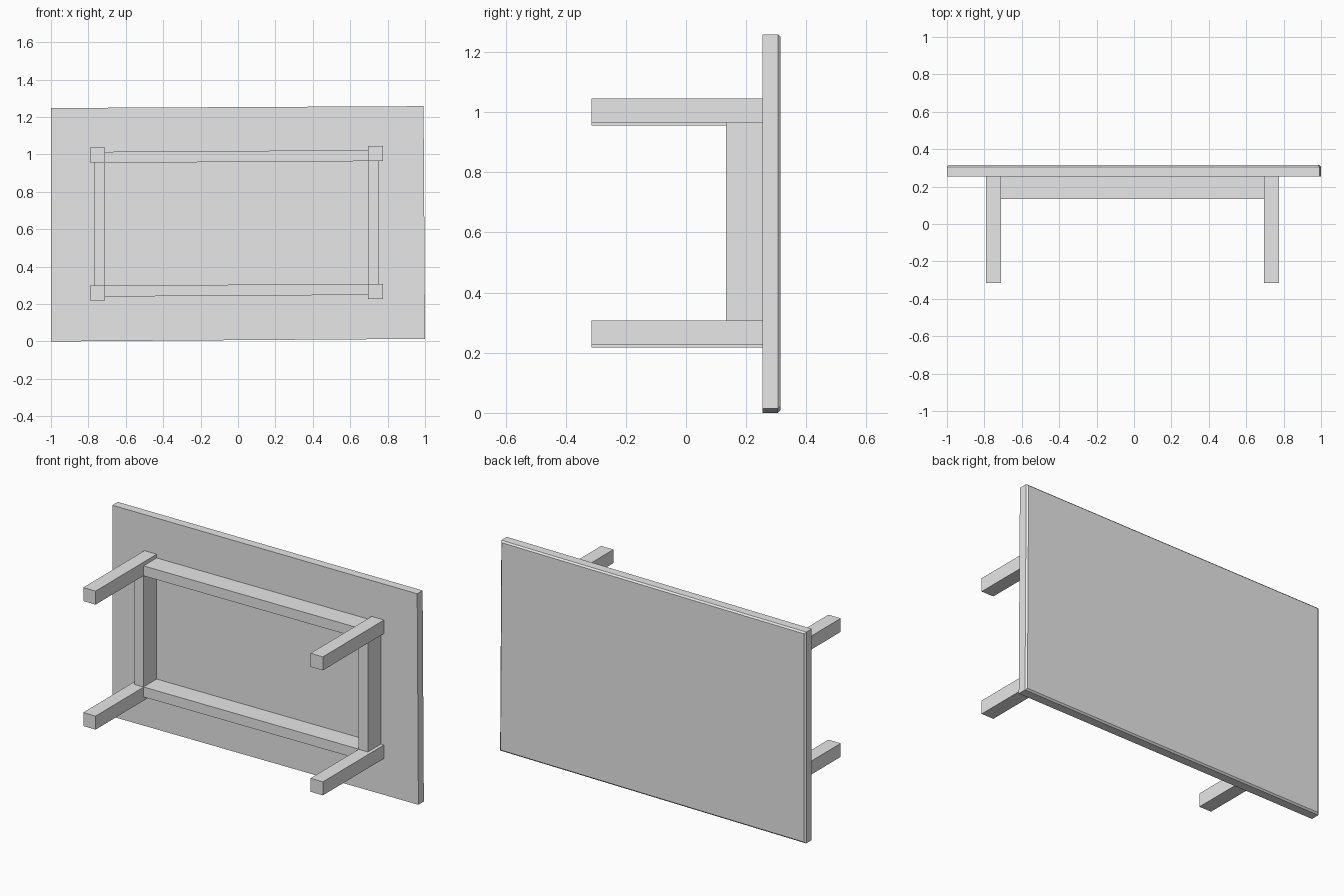
import bpy
import bmesh

cube = bpy.data.objects.get("Cube")
if cube:
    bpy.data.objects.remove(cube, do_unlink=True)

grey = bpy.data.materials.new("plain grey")
grey.use_nodes = True
grey.diffuse_color = (0.8, 0.8, 0.8, 1)
grey.node_tree.nodes["Principled BSDF"].inputs["Base Color"].default_value = (0.8, 0.8, 0.8, 1)

FRONT, APRON, UNDERSIDE, BACK = -0.315, 0.133, 0.255, 0.315


def prism(name, corners, y0, y1, chamfer=0):
    """Extrude four (x, z) corners along y, with an optional chamfer at the far end."""
    cx = sum(c[0] for c in corners) / 4
    cz = sum(c[1] for c in corners) / 4
    inner = [(x - chamfer * (1 if x > cx else -1), z - chamfer * (1 if z > cz else -1))
             for x, z in corners]
    sections = [(y0, corners), (y1 - chamfer, corners)]
    if chamfer:
        sections.append((y1, inner))
    bm = bmesh.new()
    rings = [[bm.verts.new((x, y, z)) for x, z in pts] for y, pts in sections]
    bm.faces.new(rings[0])
    bm.faces.new(rings[-1][::-1])
    for a, b in zip(rings, rings[1:]):
        for i in range(4):
            j = (i + 1) % 4
            bm.faces.new((a[i], b[i], b[j], a[j]))
    bmesh.ops.recalc_face_normals(bm, faces=bm.faces)
    mesh = bpy.data.meshes.new(name)
    bm.to_mesh(mesh)
    bm.free()
    mesh.materials.append(grey)
    obj = bpy.data.objects.new(name, mesh)
    bpy.context.collection.objects.link(obj)


def rect(x0, x1, z0, z1):
    return [(x0, z0), (x1, z0), (x1, z1), (x0, z1)]


# Table top, resting on its long edge with a chamfered outer face
prism("table_top", [(-1, 0), (1, 0.014), (0.992, 1.258), (-1, 1.248)], UNDERSIDE, BACK, 0.009)

# Four square legs
for side, x, lift in (("right", -0.79, 0), ("left", 0.695, 0.009)):
    for level, z in (("lower", 0.218), ("upper", 0.956)):
        prism(f"{side}_{level}_leg", rect(x, x + 0.08, z + lift, z + lift + 0.08),
              FRONT, UNDERSIDE)

# Long apron rails, slightly out of level
for level, z in (("lower", 0.24), ("upper", 0.955)):
    prism(f"{level}_long_rail",
          [(-0.71, z), (0.695, z + 0.009), (0.695, z + 0.068), (-0.71, z + 0.059)],
          APRON, UNDERSIDE)

# Short apron rails between the legs
prism("right_short_rail", rect(-0.77, -0.71, 0.298, 0.956), APRON, UNDERSIDE)
prism("left_short_rail", rect(0.695, 0.755, 0.307, 0.965), APRON, UNDERSIDE)
